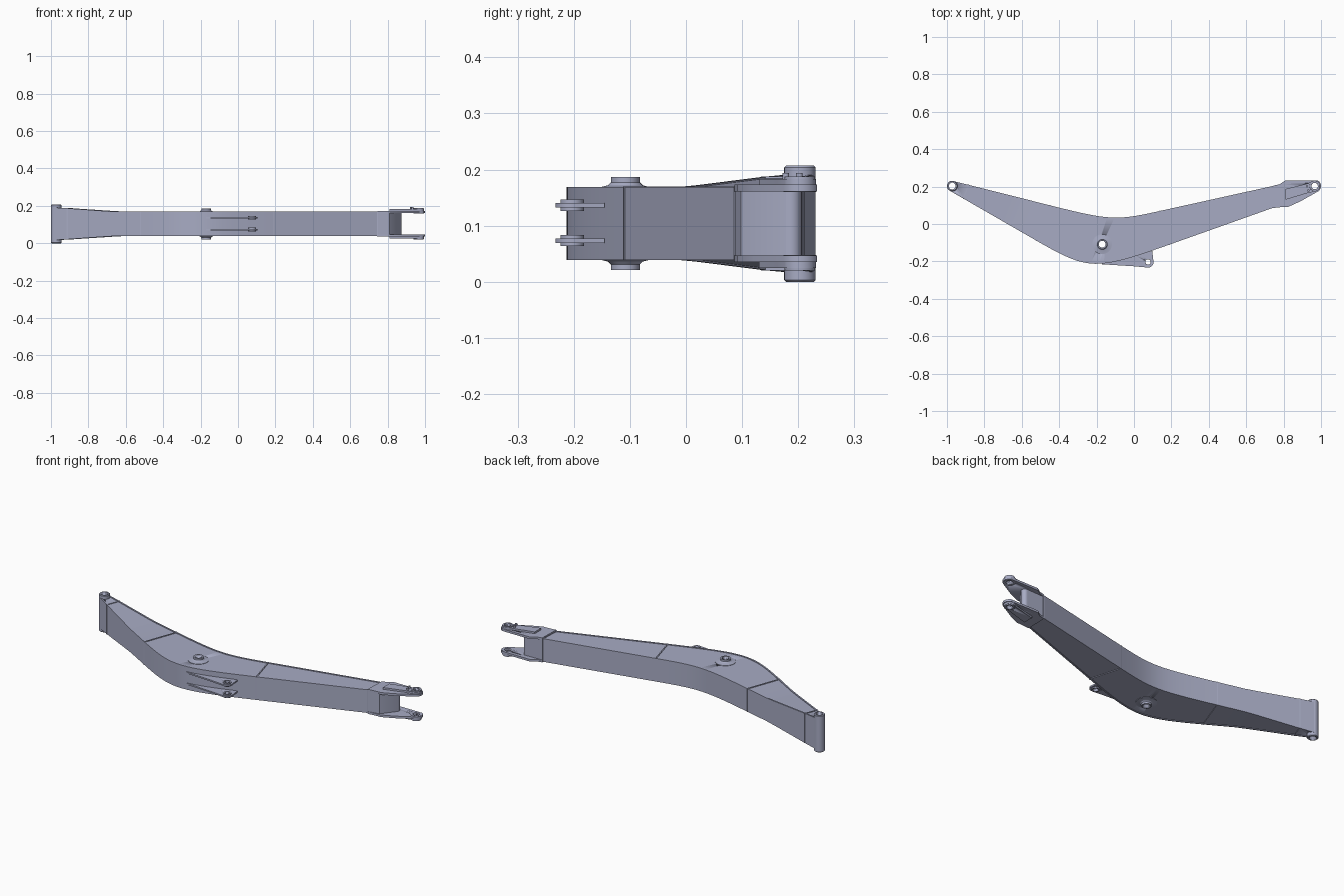
import bpy, bmesh, math
from mathutils import Vector

cube = bpy.data.objects.get("Cube")
if cube:
    bpy.data.objects.remove(cube, do_unlink=True)

COLOR = (0.39, 0.41, 0.55, 1)
mat = bpy.data.materials.new("blue grey steel")
mat.use_nodes = True
mat.diffuse_color = COLOR
mat.node_tree.nodes["Principled BSDF"].inputs["Base Color"].default_value = COLOR

ZC = 0.104                      # mid plane of the boom
FOOT, PIVOT = (-0.972, 0.203), (-0.17, -0.108)
TIP, LUG = (0.966, 0.203), (0.075, -0.203)


def finish(name, bm):
    bmesh.ops.recalc_face_normals(bm, faces=bm.faces)
    me = bpy.data.meshes.new(name)
    bm.to_mesh(me)
    bm.free()
    me.materials.append(mat)
    ob = bpy.data.objects.new(name, me)
    bpy.context.collection.objects.link(ob)
    bpy.ops.object.select_all(action='DESELECT')
    bpy.context.view_layer.objects.active = ob
    ob.select_set(True)
    bpy.ops.object.shade_smooth_by_angle(angle=math.radians(30))
    return ob


def loft(name, sections):
    """Skin a list of closed rings with equal point counts."""
    bm = bmesh.new()
    rings = [[bm.verts.new(p) for p in s] for s in sections]
    n = len(rings[0])
    for a, b in zip(rings, rings[1:]):
        for i in range(n):
            j = (i + 1) % n
            bm.faces.new((a[i], a[j], b[j], b[i]))
    bm.faces.new(rings[0])
    bm.faces.new(rings[-1][::-1])
    return finish(name, bm)


def prism(name, outline, z0, z1):
    return loft(name, [[(x, y, z) for x, y in outline] for z in (z0, z1)])


def circle(c, r, n=32, a0=0, a1=None):
    """Points of a full circle, or of an arc when a1 is given (degrees)."""
    full = a1 is None
    a1 = 360 if full else a1
    steps = n if full else n - 1
    return [(c[0] + r * math.cos(math.radians(a0 + (a1 - a0) * i / steps)),
             c[1] + r * math.sin(math.radians(a0 + (a1 - a0) * i / steps))) for i in range(n)]


def turned(name, c, profile):
    """Round part from (radius, z) pairs."""
    return loft(name, [[(x, y, z) for x, y in circle(c, r)] for r, z in profile])


def drill(ob, c, r):
    cutter = prism("drill_cutter", circle(c, r), -0.1, 0.4)
    cutter.hide_render = True
    mod = ob.modifiers.new("hole", 'BOOLEAN')
    mod.operation, mod.solver, mod.object = 'DIFFERENCE', 'EXACT', cutter
    bpy.context.view_layer.objects.active = ob
    bpy.ops.object.modifier_apply(modifier=mod.name)
    bpy.data.objects.remove(cutter, do_unlink=True)


def bezier(p0, corner, p3, t, f=0.95):
    p0, corner, p3 = Vector(p0), Vector(corner), Vector(p3)
    c1, c2 = p0.lerp(corner, f), p3.lerp(corner, f)
    s = 1 - t
    return s**3 * p0 + 3*s*s*t * c1 + 3*s*t*t * c2 + t**3 * p3


# Stations along the boom: upper edge, lower edge, half width
foot_t, foot_b = Vector((-0.967, 0.230)), Vector((-0.987, 0.179))
bend_t, bend_b = Vector((-0.45, 0.10)), Vector((-0.52, -0.09))
stations = [(foot_t.lerp(bend_t, t), foot_b.lerp(bend_b, t), w)
            for t, w in ((0, 0.087), (0.16, 0.083), (0.6, 0.068), (0.72, 0.065))]
for i in range(25):
    t = i / 24
    stations.append((bezier(bend_t, (-0.11, 0.0147), (0.14, 0.07), t),
                     bezier(bend_b, (-0.228, -0.258), (0.19, -0.11), t), 0.065))
stations.append((Vector((0.75, 0.205)), Vector((0.745, 0.087)), 0.065))


def strip(name, d0, d1, inset):
    """Loft between two depths below the upper edge; negative depth counts from the lower edge."""
    rings = []
    for t, b, w in stations:
        d = (b - t).normalized()
        p = t + d * d0 if d0 >= 0 else b + d * d0
        q = t + d * d1 if d1 > 0 else b + d * d1
        h = w - inset
        rings.append([(p.x, p.y, ZC - h), (p.x, p.y, ZC + h), (q.x, q.y, ZC + h), (q.x, q.y, ZC - h)])
    return loft(name, rings)


# Box beam: webs between two slightly proud flanges
webs = strip("boom_webs", 0.003, -0.003, 0.003)
upper = strip("upper_flange", 0, 0.008, 0)
lower = strip("lower_flange", -0.008, 0, 0)
for part in (webs, upper, lower):
    drill(part, FOOT, 0.022)
drill(webs, PIVOT, 0.018)


# Weld seams around the beam
def seam(name, t, b, w):
    t, b = Vector(t), Vector(b)
    d = (b - t).normalized()
    t, b = t - d * 0.0015, b + d * 0.0015
    side = Vector((-d.y, d.x)) * 0.003
    prism(name, [t - side, t + side, b + side, b - side], ZC - w, ZC + w)


seam("foot_seam", stations[1][0], stations[1][1], 0.0835)
seam("rear_seam", bend_t, bend_b, 0.0655)
seam("front_seam", (0.14, 0.07), (0.19, -0.11), 0.0655)
seam("nose_seam", (0.75, 0.205), (0.745, 0.087), 0.0665)

# Foot tube across the full width
foot = turned("foot_tube", FOOT, [(0.025, 0), (0.028, 0.003), (0.028, 0.204), (0.025, 0.207)])
drill(foot, FOOT, 0.018)

# Centre pivot boss, flared where it meets the webs
half = [(0.026, 0.083), (0.026, 0.073), (0.031, 0.068), (0.041, 0.0655), (0.053, 0.064)]
pivot = turned("pivot_boss", PIVOT,
               [(r, ZC + h) for r, h in half] + [(r, ZC - h) for r, h in reversed(half)])
drill(pivot, PIVOT, 0.018)

# Cylinder lugs under the belly
for name, z in (("upper_lug", 0.1365), ("lower_lug", 0.0735)):
    plate = prism(name + "_plate", [(-0.17, -0.205), (-0.17, -0.2155), (0.0, -0.226)]
                  + circle(LUG, 0.03, 12, -100, 20) + [(0.098, -0.145), (0.0, -0.165)],
                  z - 0.004, z + 0.004)
    boss = turned(name + "_boss", LUG, [(0.021, z - 0.01), (0.021, z + 0.01)])
    for part in (plate, boss):
        drill(part, LUG, 0.014)

# Closed nose with a rounded upper corner
prism("nose_block", [(0.74, 0.087), (0.81, 0.098), (0.872, 0.178)]
      + circle((0.855, 0.187), 0.019, 8, -25, 100) + [(0.74, 0.203)], ZC - 0.060, ZC + 0.060)

# Tip fork: cheek, doubler and pin boss on each side
cheek = ([(0.747, 0.086), (0.785, 0.09), (0.825, 0.092), (0.89, 0.121)]
         + circle(TIP, 0.034, 14, -58, 62) + [(0.965, 0.2335), (0.81, 0.2335), (0.78, 0.213), (0.75, 0.206)])
doubler = [(0.81, 0.13), (0.92, 0.163)] + circle(TIP, 0.029, 12, -70, 110) + [(0.93, 0.217), (0.81, 0.187)]
for name, s in (("upper", 1), ("lower", -1)):
    parts = [prism(name + "_fork_cheek", cheek, ZC + s * 0.057, ZC + s * 0.069),
             prism(name + "_fork_doubler", doubler, ZC + s * 0.068, ZC + s * 0.079),
             turned(name + "_fork_boss", TIP, [(0.029, ZC + s * 0.056), (0.027, ZC + s * 0.084)])]
    for part in parts:
        drill(part, TIP, 0.017)

# Pin retainer studs on the upper cheek
for i, c in enumerate(((0.925, 0.202), (0.932, 0.178))):
    turned(f"retainer_stud_{i + 1}", c, [(0.006, 0.18), (0.006, 0.194)])
